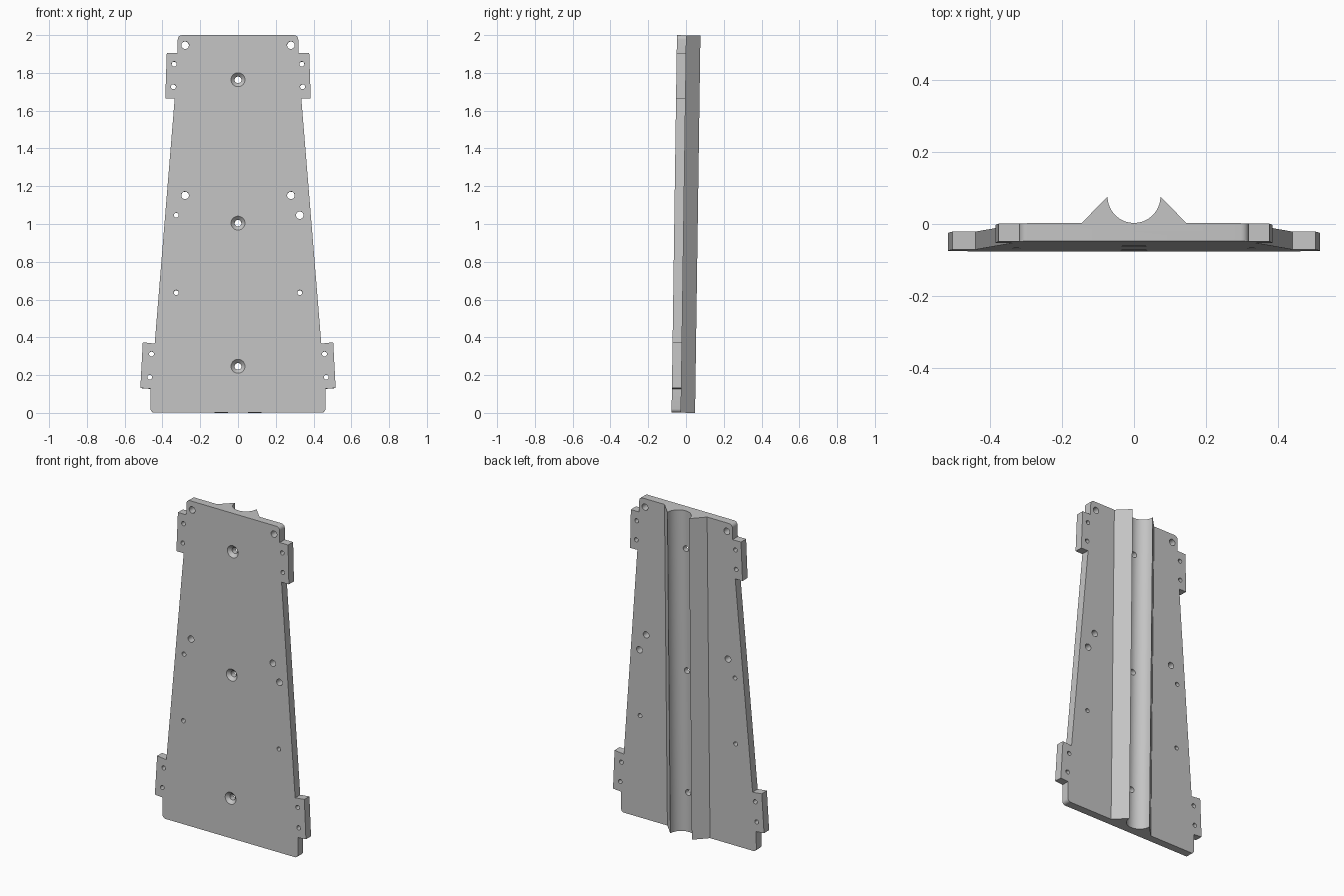
import bpy, bmesh, math
from mathutils import Matrix

if "Cube" in bpy.data.objects:
    bpy.data.objects.remove(bpy.data.objects["Cube"], do_unlink=True)

THICK, RIDGE, LENGTH = 0.05, 0.0735, 1.998
LEAN = 0.0285 / 2

grey = bpy.data.materials.new("light grey")
grey.use_nodes = True
grey.diffuse_color = (0.55, 0.55, 0.55, 1)
grey.node_tree.nodes["Principled BSDF"].inputs["Base Color"].default_value = (0.55, 0.55, 0.55, 1)


def finish(bm, name):
    bmesh.ops.recalc_face_normals(bm, faces=bm.faces)
    mesh = bpy.data.meshes.new(name)
    bm.to_mesh(mesh)
    bm.free()
    mesh.materials.append(grey)
    obj = bpy.data.objects.new(name, mesh)
    bpy.context.collection.objects.link(obj)
    return obj


def prism(name, points, offset):
    bm = bmesh.new()
    face = bm.faces.new([bm.verts.new(p) for p in points])
    top = bmesh.ops.extrude_face_region(bm, geom=[face])["geom"]
    bmesh.ops.translate(bm, vec=offset, verts=[v for v in top if isinstance(v, bmesh.types.BMVert)])
    return finish(bm, name)


def arc(cx, cz, r, start, end, steps):
    angles = [math.radians(start + (end - start) * i / steps) for i in range(steps + 1)]
    return [(cx + r * math.cos(a), cz + r * math.sin(a)) for a in angles]


def lathe(bm, x, z, profile, sides=24):
    # revolved solid along y from (y, radius) pairs
    rings = [[bm.verts.new((x + r * math.cos(math.tau * i / sides), y,
                            z + r * math.sin(math.tau * i / sides)))
              for i in range(sides)] for y, r in profile]
    for a, b in zip(rings, rings[1:]):
        for i in range(sides):
            j = (i + 1) % sides
            bm.faces.new((a[i], a[j], b[j], b[i]))
    bm.faces.new(rings[0])
    bm.faces.new(rings[-1])


def apply_boolean(obj, tool, operation):
    tool.hide_render = True
    mod = obj.modifiers.new(operation, 'BOOLEAN')
    mod.operation, mod.solver, mod.object = operation, 'EXACT', tool
    bpy.context.view_layer.objects.active = obj
    bpy.ops.object.modifier_apply(modifier=mod.name)
    bpy.data.objects.remove(tool, do_unlink=True)


# Tapered plate with four side ears; half outline is mirrored
half = arc(0.443, 0.02, 0.02, -90, 0, 6)
half += [(0.463, 0.126), (0.517, 0.13), (0.504, 0.372), (0.441, 0.365),
         (0.335, 1.664), (0.385, 1.664), (0.377, 1.904), (0.32, 1.904)]
half += arc(0.297, LENGTH - 0.022, 0.022, 0, 90, 6)
outline = half + [(-x, z) for x, z in reversed(half)]
plate = prism("back_plate", [(x, -THICK, z) for x, z in outline], (0, THICK, 0))

# Full-length ridge with a half-round channel
channel = arc(0, RIDGE + 0.0008, 0.0735, 180, 360, 32)
section = [(-0.146, -0.01), (-0.146, 0)] + channel + [(0.146, 0), (0.146, -0.01)]
ridge = prism("channel_ridge", [(x, y, 0) for x, y in section], (0, 0, LENGTH))
apply_boolean(plate, ridge, 'UNION')

# Through holes and countersunk screw holes
bm = bmesh.new()
BIG, SMALL = 0.02, 0.013
holes = [(0.28, 1.945, BIG), (0.28, 1.15, BIG), (0.338, 1.845, SMALL), (0.342, 1.725, SMALL),
         (0.327, 0.635, SMALL), (0.458, 0.31, SMALL), (0.467, 0.187, SMALL)]
for x, z, r in holes:
    for side in (-1, 1):
        lathe(bm, side * x, z, [(-0.1, r), (0.1, r)])
lathe(bm, 0.327, 1.045, [(-0.1, BIG), (0.1, BIG)])
lathe(bm, -0.327, 1.045, [(-0.1, SMALL), (0.1, SMALL)])
for z in (0.245, 1.003, 1.762):
    lathe(bm, 0, z, [(-0.1, 0.037), (-THICK, 0.037), (-0.031, 0.018), (0.1, 0.018)])
apply_boolean(plate, finish(bm, "hole_cutters"), 'DIFFERENCE')

# Lean the whole part slightly backwards and centre it
plate.data.transform(Matrix.Rotation(-LEAN, 4, 'X'))
ys = [v.co.y for v in plate.data.vertices]
low = min(v.co.z for v in plate.data.vertices)
plate.data.transform(Matrix.Translation((0, -(min(ys) + max(ys)) / 2, -low)))

plate.select_set(True)
bpy.context.view_layer.objects.active = plate
bpy.ops.object.shade_smooth_by_angle(angle=math.radians(30))
